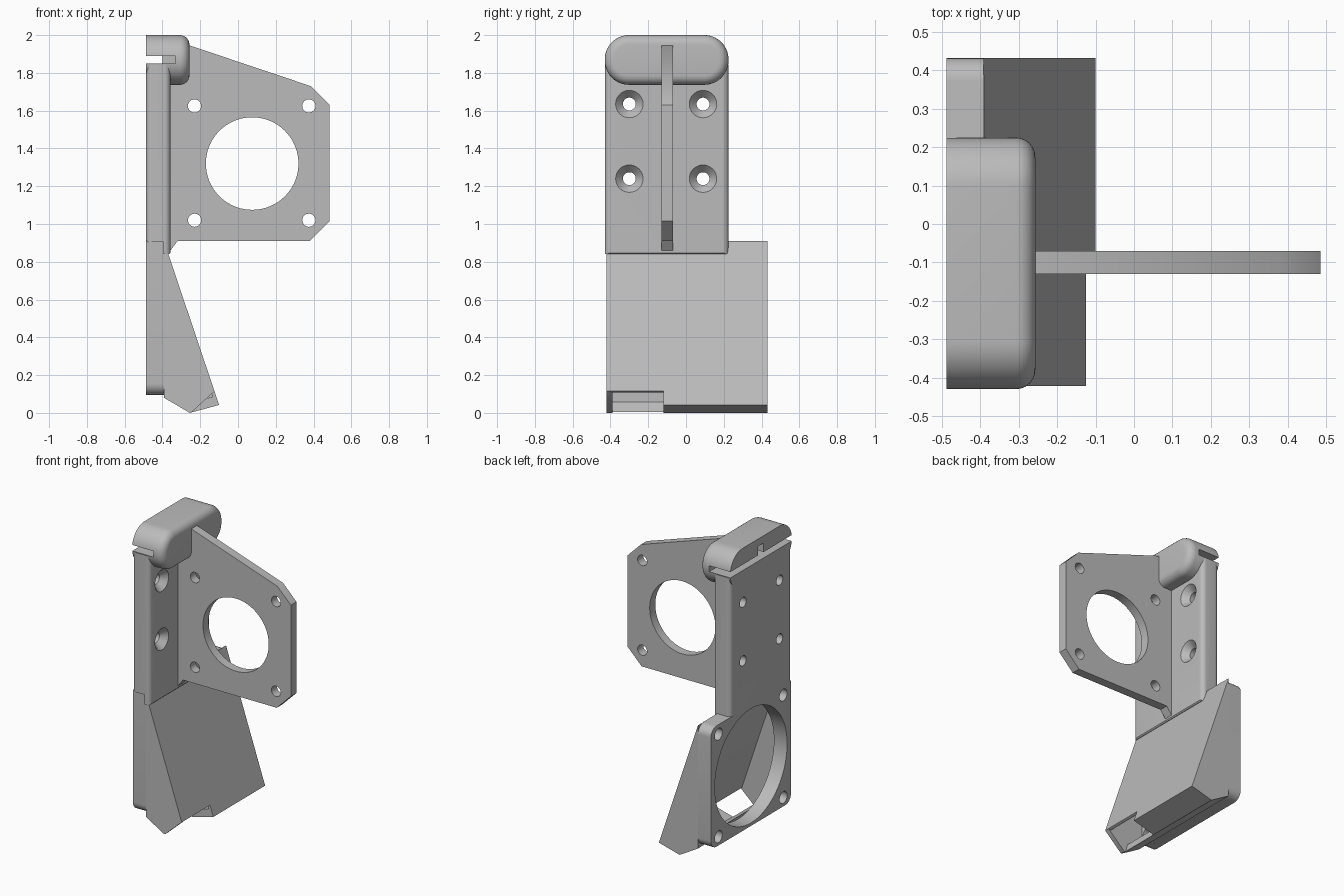
import bpy, bmesh
from math import sin, cos, pi

if "Cube" in bpy.data.objects:
    bpy.data.objects.remove(bpy.data.objects["Cube"])

gray = bpy.data.materials.new("plain_gray")
gray.use_nodes = True
gray.diffuse_color = (0.5, 0.5, 0.5, 1)
gray.node_tree.nodes["Principled BSDF"].inputs["Base Color"].default_value = (0.5, 0.5, 0.5, 1)


def place(axis, p, t):
    return {"x": (t, p[0], p[1]), "y": (p[0], t, p[1]), "z": (p[0], p[1], t)}[axis]


def loft(name, axis, a, b, pts, pts_b=None, round_end=0):
    """Solid between outline pts at a and pts_b at b along an axis."""
    bm = bmesh.new()
    lo = [bm.verts.new(place(axis, p, a)) for p in pts]
    hi = [bm.verts.new(place(axis, p, b)) for p in (pts_b or pts)]
    n = len(pts)
    bm.faces.new(lo)
    end = bm.faces.new(hi)
    for i in range(n):
        j = (i + 1) % n
        bm.faces.new((lo[i], lo[j], hi[j], hi[i]))
    bmesh.ops.recalc_face_normals(bm, faces=bm.faces)
    if round_end:
        bmesh.ops.bevel(bm, geom=list(end.edges), offset=round_end, segments=6,
                        profile=0.5, affect="EDGES", clamp_overlap=True)
    me = bpy.data.meshes.new(name)
    bm.to_mesh(me)
    bm.free()
    me.materials.append(gray)
    ob = bpy.data.objects.new(name, me)
    bpy.context.collection.objects.link(ob)
    return ob


def circle(u, v, r, n=48):
    return [(u + r * cos(2 * pi * i / n), v + r * sin(2 * pi * i / n)) for i in range(n)]


def rounded(u0, u1, v0, v1, radii, seg=8):
    """Rectangle with corner radii: low-low, high-low, high-high, low-high."""
    pts = []
    corners = ((u0, v0, 1, 1), (u1, v0, -1, 1), (u1, v1, -1, -1), (u0, v1, 1, -1))
    for k, (u, v, su, sv) in enumerate(corners):
        r = radii[k]
        if r == 0:
            pts.append((u, v))
            continue
        for i in range(seg + 1):
            t = pi + k * pi / 2 + i * pi / 2 / seg
            pts.append((u + su * r + r * cos(t), v + sv * r + r * sin(t)))
    return pts


def cut(ob, cutters):
    bpy.context.view_layer.objects.active = ob
    for c in cutters:
        m = ob.modifiers.new("cut", "BOOLEAN")
        m.operation, m.solver, m.object = "DIFFERENCE", "EXACT", c
        bpy.ops.object.modifier_apply(modifier=m.name)
        bpy.data.objects.remove(c)


# motor plate with large bore and four screw holes
motor = loft("motor_plate", "y", -0.13, -0.07,
             [(-0.40, 0.86), (-0.365, 0.85), (-0.32, 0.91), (0.38, 0.91), (0.485, 1.015),
              (0.485, 1.63), (0.385, 1.73), (-0.27, 1.95), (-0.40, 1.95)])
cut(motor, [loft("bore", "y", -0.3, 0.1, circle(0.075, 1.32, 0.245, 72))] +
    [loft("hole", "y", -0.3, 0.1, circle(x, z, 0.035, 24))
     for x in (-0.23, 0.375) for z in (1.02, 1.625)])

# mounting plate with countersunk holes
mount = loft("mounting_plate", "z", 0.84, 1.845,
             rounded(-0.488, -0.358, -0.43, 0.225, (0.03,) * 4))
cutters = [loft("heel", "y", -0.6, 0.6,
                [(-0.6, 0.7), (-0.395, 0.7), (-0.395, 0.905), (-0.6, 0.905)]),
           loft("toe", "y", -0.6, 0.6, [(-0.375, 0.83), (-0.34, 0.83), (-0.34, 0.865)])]
for y in (-0.3, 0.09):
    for z in (1.24, 1.635):
        cutters.append(loft("hole", "x", -0.6, -0.3, circle(y, z, 0.034, 32)))
        cutters.append(loft("sink", "x", -0.40, -0.35, circle(y, z, 0.034, 32),
                            circle(y, z, 0.08, 32)))
cut(mount, cutters)

# rounded cap with a cross slot and a small rear notch
cap = loft("top_cap", "x", -0.488, -0.257,
           rounded(-0.43, 0.225, 1.737, 2.0, (0.128,) * 4, 14), round_end=0.05)
cut(cap, [loft("slot", "y", -0.6, 0.6,
               [(-0.6, 1.85), (-0.33, 1.85), (-0.33, 1.89), (-0.6, 1.89)]),
          loft("notch", "x", -0.6, -0.40,
               [(-0.13, 1.87), (-0.07, 1.87), (-0.07, 1.95), (-0.13, 1.95)])])

# fan flange with large opening and corner holes
flange = loft("fan_flange", "x", -0.488, -0.39,
              rounded(-0.422, 0.432, 0.095, 0.91, (0.06, 0.06, 0.06, 0)))
cut(flange, [loft("opening", "x", -0.6, -0.3, circle(0.005, 0.5, 0.385, 72))] +
    [loft("hole", "x", -0.6, -0.3, circle(0.005 + sy * 0.345, 0.5 + sz * 0.345, 0.04, 24))
     for sy in (-1, 1) for sz in (-1, 1)])

# hollow air duct with an outlet at the lower front corner
duct = loft("air_duct", "y", -0.422, 0.432,
            [(-0.392, 0.91), (-0.10, 0.042), (-0.255, 0), (-0.392, 0.08)])
cut(duct, [loft("cavity", "y", -0.39, 0.40,
                [(-0.42, 0.93), (-0.14, 0.10), (-0.135, 0.085), (-0.265, 0.05), (-0.42, 0.15)]),
           loft("corner", "y", -0.6, -0.12,
                [(-0.255, -0.005), (-0.124, 0.115), (-0.05, 0.135), (-0.05, -0.005)]),
           loft("outlet", "y", -0.39, -0.12,
                [(-0.28, 0.075), (-0.16, 0.105), (-0.12, 0.115), (-0.05, 0.135),
                 (-0.05, -0.02), (-0.255, -0.02)])])

# smooth the curved surfaces, keep edges sharp
for ob in (motor, mount, cap, flange, duct):
    bpy.ops.object.select_all(action="DESELECT")
    ob.select_set(True)
    bpy.context.view_layer.objects.active = ob
    bpy.ops.object.shade_smooth_by_angle(angle=0.5)
